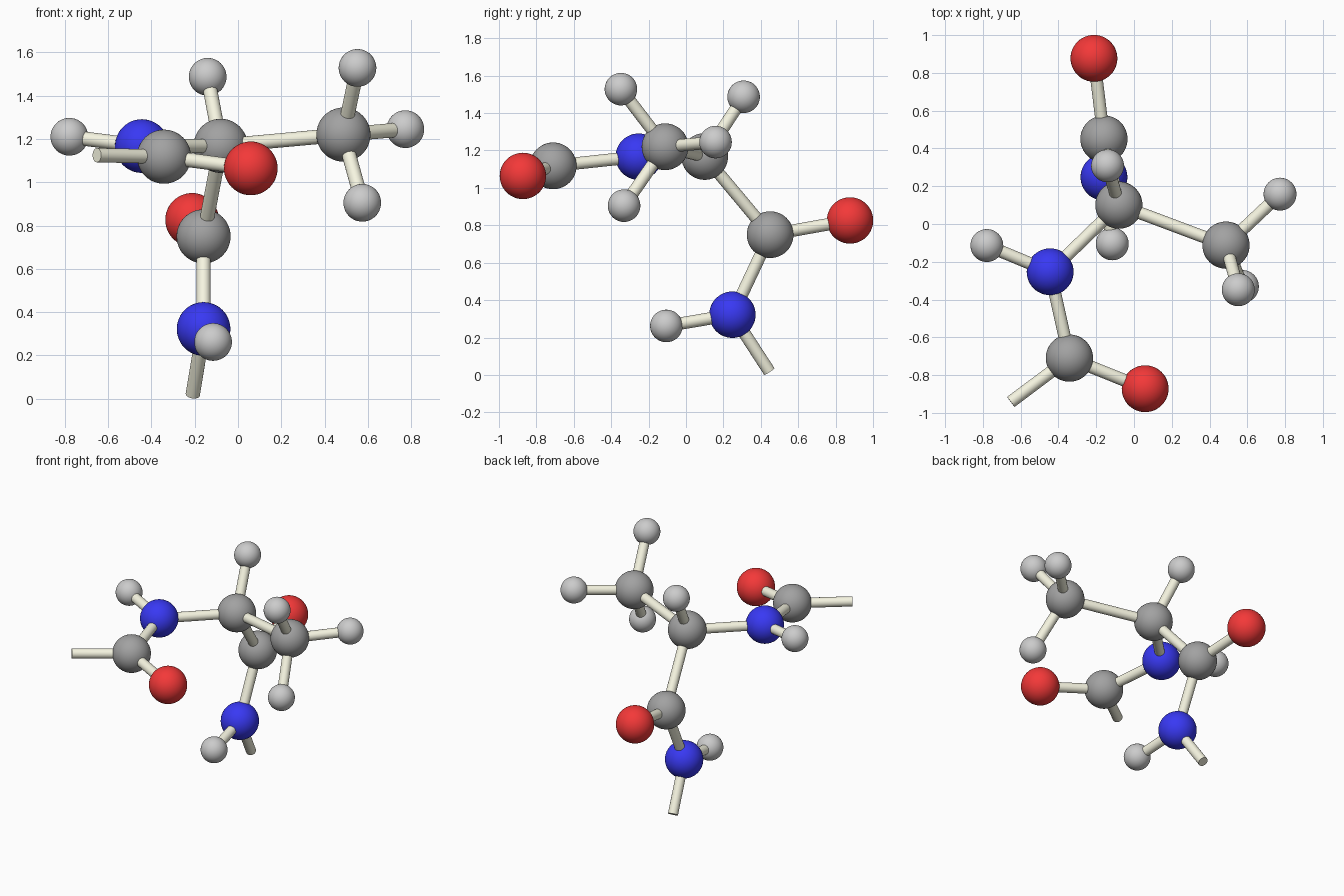
import bpy
from mathutils import Vector

if "Cube" in bpy.data.objects:
    bpy.data.objects.remove(bpy.data.objects["Cube"])


def material(name, rgb):
    m = bpy.data.materials.new(name)
    m.diffuse_color = (*rgb, 1)
    m.use_nodes = True
    m.node_tree.nodes["Principled BSDF"].inputs["Base Color"].default_value = m.diffuse_color
    return m


# element -> (radius, material)
ELEMENTS = {
    "carbon": (0.125, material("dark_grey", (0.36, 0.36, 0.36))),
    "nitrogen": (0.124, material("blue", (0.04, 0.04, 0.9))),
    "oxygen": (0.124, material("red", (0.9, 0.04, 0.04))),
    "hydrogen": (0.087, material("light_grey", (0.7, 0.7, 0.7))),
}
STICK = material("cream", (0.92, 0.91, 0.75))
STICK_RADIUS = 0.033

# part name -> (element, centre)
ATOMS = {
    "centre_carbon": ("carbon", (-0.08, 0.10, 1.168)),
    "centre_hydrogen": ("hydrogen", (-0.14, 0.308, 1.487)),
    "methyl_carbon": ("carbon", (0.487, -0.112, 1.22)),
    "methyl_hydrogen_top": ("hydrogen", (0.552, -0.348, 1.528)),
    "methyl_hydrogen_side": ("hydrogen", (0.773, 0.158, 1.245)),
    "methyl_hydrogen_low": ("hydrogen", (0.574, -0.331, 0.905)),
    "upper_nitrogen": ("nitrogen", (-0.444, -0.253, 1.167)),
    "upper_hydrogen": ("hydrogen", (-0.779, -0.114, 1.21)),
    "upper_carbon": ("carbon", (-0.342, -0.71, 1.118)),
    "upper_oxygen": ("oxygen", (0.059, -0.872, 1.064)),
    "lower_carbon": ("carbon", (-0.159, 0.45, 0.75)),
    "lower_oxygen": ("oxygen", (-0.212, 0.877, 0.826)),
    "lower_nitrogen": ("nitrogen", (-0.159, 0.248, 0.322)),
    "lower_hydrogen": ("hydrogen", (-0.115, -0.105, 0.262)),
}

# Open ends of the chain
ENDS = {
    "upper_stub": (-0.652, -0.942, 1.125),
    "lower_stub": (-0.209, 0.445, 0.019),
}

BONDS = [
    ("centre_carbon", "centre_hydrogen"),
    ("centre_carbon", "methyl_carbon"),
    ("centre_carbon", "upper_nitrogen"),
    ("centre_carbon", "lower_carbon"),
    ("methyl_carbon", "methyl_hydrogen_top"),
    ("methyl_carbon", "methyl_hydrogen_side"),
    ("methyl_carbon", "methyl_hydrogen_low"),
    ("upper_nitrogen", "upper_hydrogen"),
    ("upper_nitrogen", "upper_carbon"),
    ("upper_carbon", "upper_oxygen"),
    ("upper_carbon", "upper_stub"),
    ("lower_carbon", "lower_oxygen"),
    ("lower_carbon", "lower_nitrogen"),
    ("lower_nitrogen", "lower_hydrogen"),
    ("lower_nitrogen", "lower_stub"),
]


def finish(name, mat):
    ob = bpy.context.object
    ob.name = name
    ob.data.materials.append(mat)
    bpy.ops.object.shade_smooth_by_angle()


# Atom balls
for name, (element, centre) in ATOMS.items():
    radius, mat = ELEMENTS[element]
    bpy.ops.mesh.primitive_uv_sphere_add(segments=48, ring_count=24,
                                         radius=radius, location=centre)
    finish(name, mat)

# Bond sticks between the ball centres
points = {name: Vector(centre) for name, (_, centre) in ATOMS.items()}
points.update({name: Vector(p) for name, p in ENDS.items()})
for a, b in BONDS:
    span = points[b] - points[a]
    bpy.ops.mesh.primitive_cylinder_add(
        vertices=24, radius=STICK_RADIUS, depth=span.length,
        location=(points[a] + points[b]) / 2,
        rotation=span.to_track_quat("Z", "Y").to_euler())
    finish(f"bond_{a}_to_{b}", STICK)
